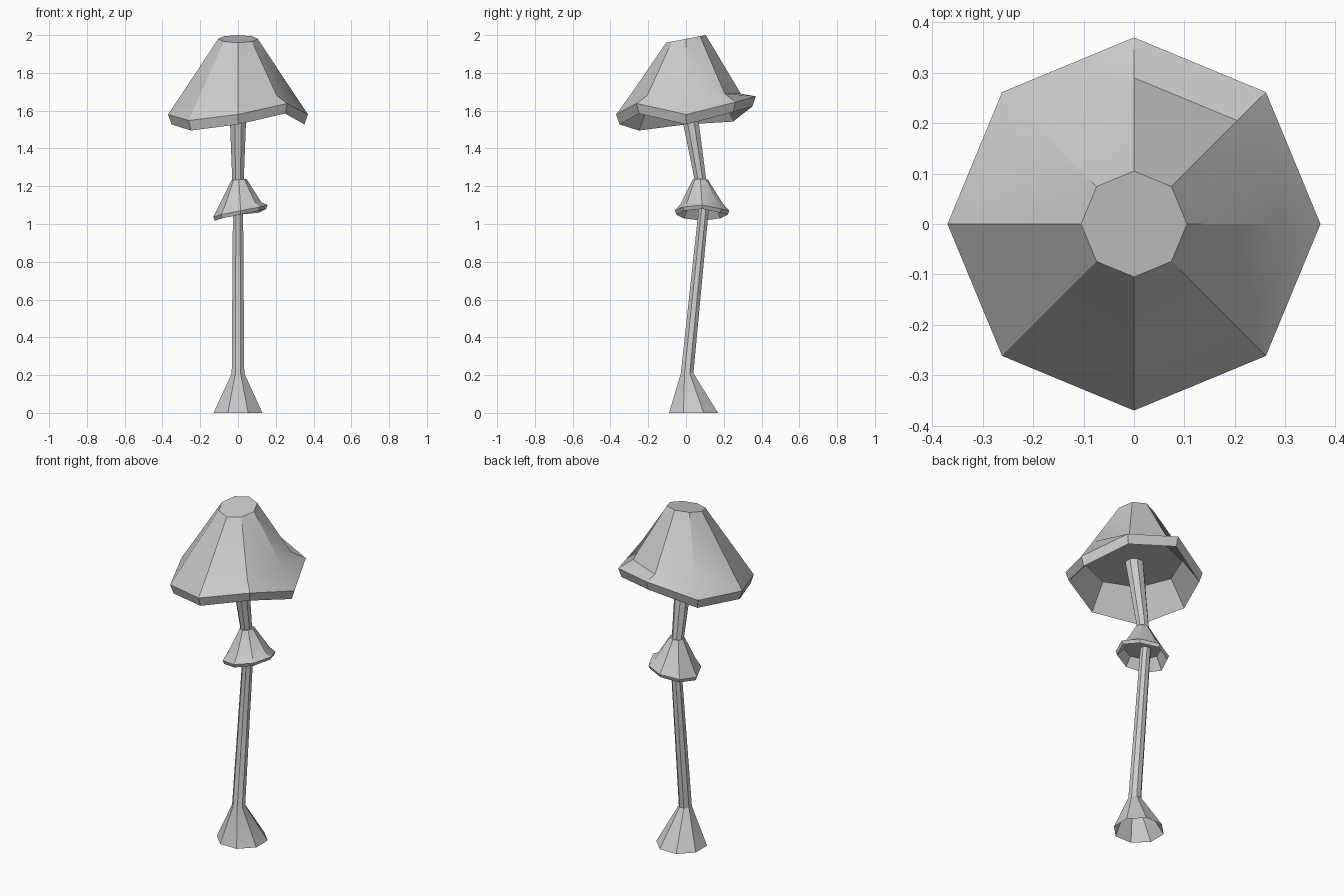
import bpy, bmesh
from math import cos, sin, pi, radians

if "Cube" in bpy.data.objects:
    bpy.data.objects.remove(bpy.data.objects["Cube"])

N = 8

def ring(cx, cy, r, z, turn=0.0):
    """Octagon of points; z is one height or eight heights."""
    zs = z if isinstance(z, (list, tuple)) else [z] * N
    return [(cx + r * cos(2 * pi * i / N + turn),
             cy + r * sin(2 * pi * i / N + turn), zs[i]) for i in range(N)]

def tilted(z, tx, ty):
    return [z + tx * cos(2 * pi * i / N) + ty * sin(2 * pi * i / N) for i in range(N)]

def lower(zs, d):
    return [z - d for z in zs]

def loft(name, rings, caps=False):
    bm = bmesh.new()
    loops = [[bm.verts.new(p) for p in r] for r in rings]
    for a, b in zip(loops, loops[1:]):
        for i in range(N):
            j = (i + 1) % N
            bm.faces.new((a[i], a[j], b[j], b[i]))
    if caps:
        bm.faces.new(loops[0][::-1])
        bm.faces.new(loops[-1])
    bmesh.ops.recalc_face_normals(bm, faces=bm.faces)
    me = bpy.data.meshes.new(name)
    bm.to_mesh(me)
    bm.free()
    ob = bpy.data.objects.new(name, me)
    bpy.context.collection.objects.link(ob)
    bpy.ops.object.select_all(action='DESELECT')
    ob.select_set(True)
    bpy.context.view_layer.objects.active = ob
    bpy.ops.object.shade_smooth_by_angle(angle=radians(30))
    return ob

# Bent stalk with a flared, open foot: (z, y, radius)
stalk = [(0, .04, .14), (.21, .006, .036), (1.10, .096, .029),
         (1.23, .077, .033), (1.69, 0, .052)]
loft("stalk", [ring(0, y, r, z, pi / N) for z, y, r in stalk])

# Cap: tilted top, flared wavy rim, turned-in lip, hollow underside
rim = [1.58, 1.645, 1.676, 1.595, 1.58, 1.548, 1.58, 1.638]
mid = [1.70, 1.69, 1.69, 1.685, 1.70, 1.675, 1.69, 1.68]
loft("cap", [ring(0, 0, .105, tilted(1.98, 0, .02)),
             ring(0, 0, .29, mid),
             ring(0, 0, .37, rim),
             ring(0, 0, .352, lower(rim, .053)),
             ring(0, 0, .26, 1.675)], True)

# Small skirt around the stalk, same build as the cap
skirt_rim = [1.10, 1.08, 1.07, 1.05, 1.037, 1.05, 1.07, 1.09]
loft("skirt", [ring(.005, .076, .04, tilted(1.235, .004, 0)),
               ring(.012, .084, .112, tilted(1.107, .008, 0)),
               ring(.013, .085, .144, skirt_rim),
               ring(.013, .085, .136, lower(skirt_rim, .02)),
               ring(.012, .085, .10, tilted(1.10, .008, 0))], True)
